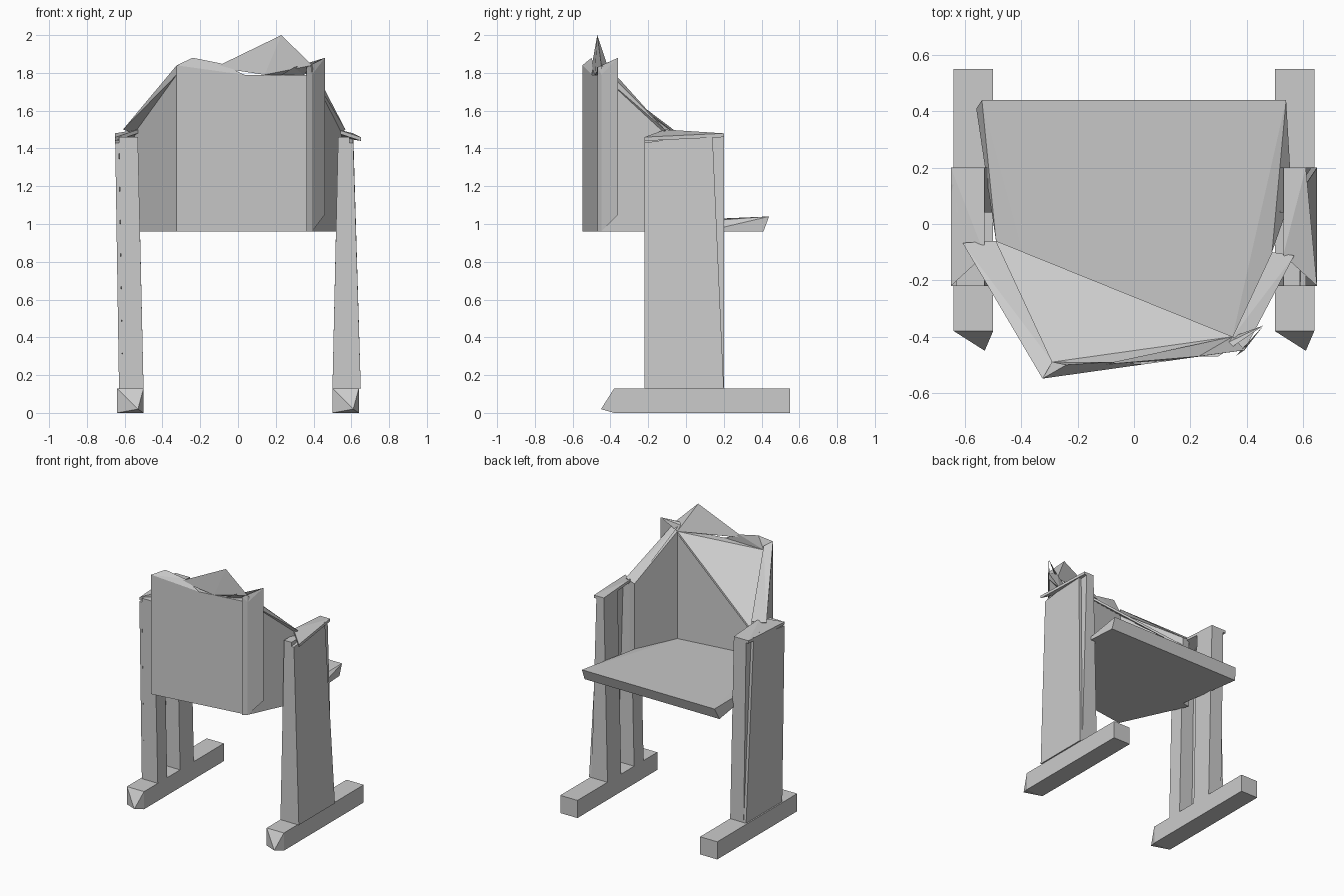
import bpy, bmesh
from mathutils import Vector

old = bpy.data.objects.get("Cube")
if old:
    bpy.data.objects.remove(old, do_unlink=True)

GREY = (0.6, 0.6, 0.6, 1)
grey = bpy.data.materials.new("plain grey")
grey.use_nodes = True
grey.diffuse_color = GREY
grey.node_tree.nodes["Principled BSDF"].inputs["Base Color"].default_value = GREY


def finish(name, bm):
    bmesh.ops.recalc_face_normals(bm, faces=bm.faces)
    mesh = bpy.data.meshes.new(name)
    bm.to_mesh(mesh)
    bm.free()
    mesh.materials.append(grey)
    obj = bpy.data.objects.new(name, mesh)
    bpy.context.collection.objects.link(obj)
    return obj


def hull(name, points):
    """Flat-faced solid wrapped around a few corner points."""
    bm = bmesh.new()
    for point in points:
        bm.verts.new(point)
    result = bmesh.ops.convex_hull(bm, input=bm.verts)
    junk = [g for g in result["geom_interior"] if isinstance(g, bmesh.types.BMVert)]
    bmesh.ops.delete(bm, geom=junk, context='VERTS')
    return finish(name, bm)


def post(name, side, xs_low, xs_high, ys, zs):
    """Box whose width in x changes from bottom to top."""
    return hull(name, [(side * x, y, z) for xs, z in zip((xs_low, xs_high), zs)
                       for x in xs for y in ys])


def plate(name, points, thickness):
    """Thin sheet on the given points, thickened downwards."""
    drop = Vector((0, 0, -thickness))
    return hull(name, points + [p + drop for p in points])


def shell(name, columns):
    """Solid wall through columns of inner foot, inner top, outer top, outer foot."""
    bm = bmesh.new()
    rings = [[bm.verts.new(p) for p in column] for column in columns]
    for ring, following in zip(rings, rings[1:]):
        for i in range(4):
            j = (i + 1) % 4
            bm.faces.new((ring[i], ring[j], following[j], following[i]))
    bm.faces.new(rings[0])
    bm.faces.new(rings[-1][::-1])
    return finish(name, bm)


SEAT_Z, ARM_Z, BACK_Z = 0.96, 1.48, 1.79
RUNNER_Z = 0.13
FRONT, REAR = -0.22, 0.2

# Side supports: the left one leans in at the top, the right one leans out
for side, label, low, high, tip in ((1, "left", 0.65, 0.61, 0.61),
                                    (-1, "right", 0.63, 0.65, 0.53)):
    inner_low, inner_high, skin = 0.5, 0.53, 0.02
    feet, heads = (inner_low, low - skin), (inner_high, high - skin)
    runner = [(side * x, y, z) for x in (inner_low, 0.64)
              for y in (-0.38, 0.55) for z in (0, RUNNER_Z)]
    hull(label + "_runner", runner + [(side * tip, -0.45, skin)])
    post(label + "_front_post", side, feet, heads, (FRONT, FRONT / 2), (RUNNER_Z, ARM_Z - skin))
    post(label + "_rear_post", side, feet, heads, (REAR / 5, REAR), (RUNNER_Z, ARM_Z))
    hull(label + "_outer_panel", [
        (side * (x - inset), y, z) for inset in (0, skin)
        for x, y, z in ((low, FRONT, RUNNER_Z), (low, REAR, RUNNER_Z),
                        (high, FRONT, ARM_Z - 0.05), (high, REAR * 0.7, ARM_Z))])
    # Splintered arm top
    plate(label + "_arm_cap", [
        Vector((side * x, y, z)) for x, y, z in (
            (inner_high, REAR, ARM_Z), (high, REAR, ARM_Z),
            (0.65, FRONT, ARM_Z - skin), (inner_high, FRONT / 2, ARM_Z + skin))], skin)

# Plan of the wrap-around backrest: right arm, two back corners, left arm
plan = [(-0.49, -0.06), (-0.29, -0.49), (0.35, -0.4), (0.49, -0.1)]
tops = (ARM_Z, BACK_Z, BACK_Z, ARM_Z)
inner = [Vector((x, y, z)) for (x, y), z in zip(plan, tops)]
outer = [Vector((p.x * 1.12, p.y * 1.12, p.z)) for p in inner]


def at(point, z):
    return Vector((point.x, point.y, z))


# Backrest with wings sloping down to the arms
shell("backrest", [(at(a, SEAT_Z), a, b, at(b, SEAT_Z)) for a, b in zip(inner, outer)])

# Seat slab, tapering towards the backrest
upper_edge = [Vector((x, 0.44, 1.04)) for x in (-0.54, 0.54)]
lower_edge = [Vector((x, 0.41, SEAT_Z)) for x in (-0.56, 0.54)]
hull("seat", upper_edge + lower_edge + [Vector((0.56, 0.1, SEAT_Z))]
     + [at(p, z) for p in inner for z in (SEAT_Z, 1)])

# Sloping inner facet that fills the right corner of the backrest
plate("inner_facet", [at(inner[0], 1.42), inner[1], inner[2]], 0.02)

# Corner fold between back and left wing
spike = Vector((0.46, -0.36, 1.88))
fold = outer[2]
hull("corner_fold", [at(fold, SEAT_Z), fold, fold + Vector((-0.03, -0.02, 0.04)),
                     fold + Vector((-0.03, -0.02, SEAT_Z - BACK_Z)),
                     at(spike, 1.05), spike])

# Rims along the wing tops
for label, arm, corner, reach in (("right", 0, 1, -0.06), ("left", 3, 2, 0.02)):
    outward = Vector((reach, 0, 0.02))
    hull(label + "_wing_rim", [
        inner[arm], outer[arm], outer[arm] + outward,
        outer[corner], at(outer[corner], 1.84), at(inner[corner], 1.82)])

# Jagged crest pieces on the top edge
back_middle = (outer[1] + outer[2]) / 2
peak = Vector((0.23, -0.47, 2))
hull("crest_peak", [Vector((-0.12, -0.5, 1.83)), at(outer[2], 1.84), peak, inner[2],
                    at(back_middle.lerp(outer[2], 0.3), BACK_Z)])
hull("crest_left_spike", [at(peak, BACK_Z), inner[2], spike, Vector((0.3, -0.47, 1.83))])
hull("crest_right_cap", [at(outer[1], 1.84), Vector((-0.24, -0.5, 1.88)),
                         Vector((-0.09, -0.49, 1.85)), inner[1], outer[1], back_middle])
